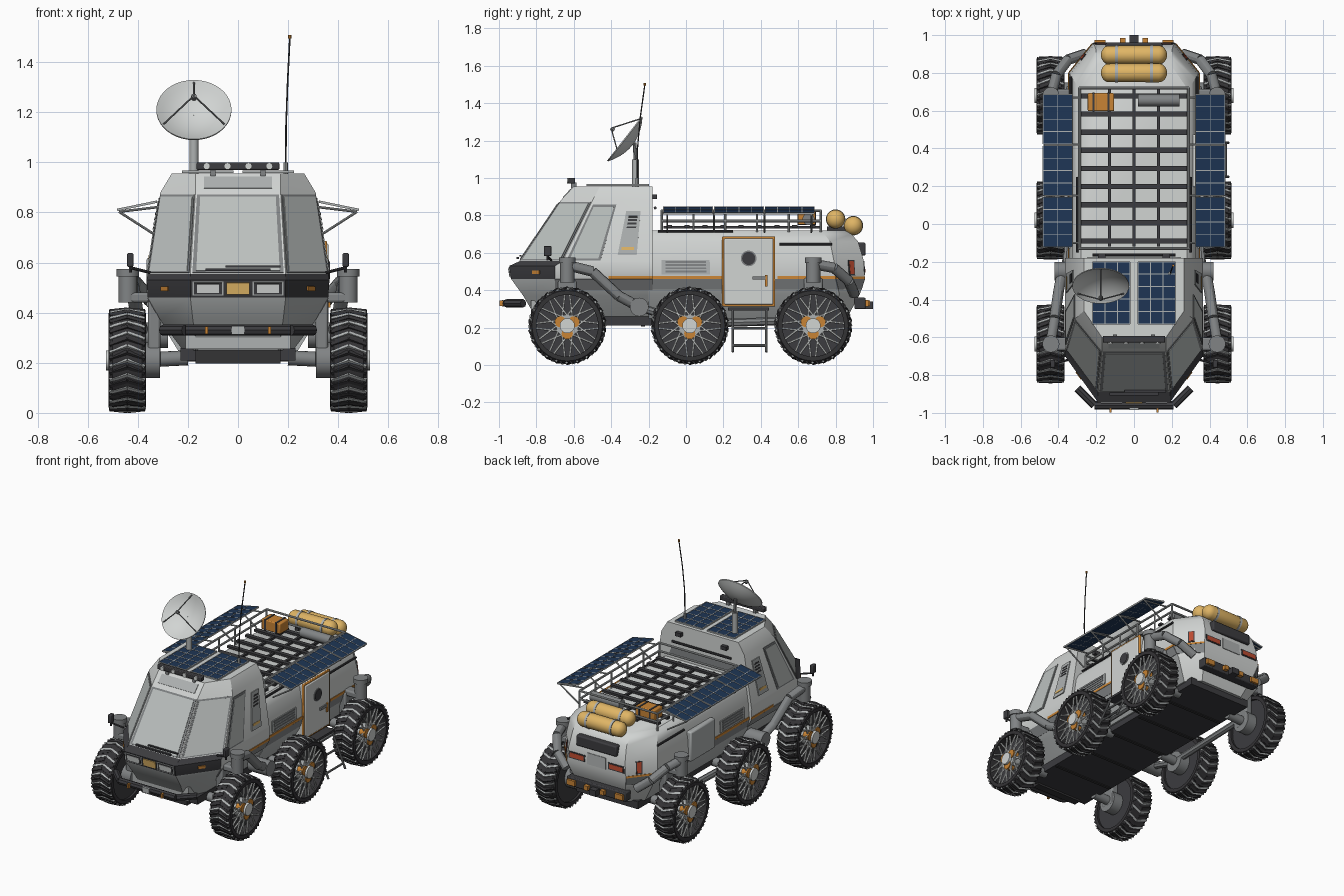
import bpy, bmesh
from math import pi, sin, cos, radians
from mathutils import Vector, Matrix

cube = bpy.data.objects.get("Cube")
if cube:
    bpy.data.objects.remove(cube)


def material(name, *rgb):
    m = bpy.data.materials.new(name)
    m.use_nodes = True
    m.diffuse_color = (*rgb, 1)
    m.node_tree.nodes["Principled BSDF"].inputs["Base Color"].default_value = (*rgb, 1)
    return m


white = material("hull white", .64, .66, .65)
grey = material("mid grey", .22, .23, .235)
metal = material("light metal", .42, .44, .44)
dark = material("dark grey", .045, .045, .05)
rubber = material("rubber black", .034, .033, .036)
orange = material("orange", .58, .23, .035)
yellow = material("tank yellow", .74, .46, .13)
navy = material("solar navy", .013, .036, .09)
glass = material("window grey", .5, .53, .52)
red = material("lamp red", .5, .07, .03)


def finish(name, bm, *mats, bevel=0):
    bmesh.ops.recalc_face_normals(bm, faces=bm.faces)
    me = bpy.data.meshes.new(name)
    bm.to_mesh(me)
    bm.free()
    for m in mats:
        me.materials.append(m)
    ob = bpy.data.objects.new(name, me)
    bpy.context.collection.objects.link(ob)
    if bevel:
        mod = ob.modifiers.new("soft edges", "BEVEL")
        mod.width, mod.segments = bevel, 2
    return ob


def flip(p):
    return (-p[0], p[1], p[2])


def boxes(name, mat, items, mirror=False, bevel=0):
    bm = bmesh.new()
    for c, s in items + ([(flip(c), s) for c, s in items] if mirror else []):
        bmesh.ops.create_cube(bm, size=1, matrix=Matrix.Translation(c) @ Matrix.Diagonal((*s, 1)))
    return finish(name, bm, mat, bevel=bevel)


def rods(name, mat, items, r, mirror=False, sides=8):
    bm = bmesh.new()
    for p, q in items + ([(flip(p), flip(q)) for p, q in items] if mirror else []):
        p, q = Vector(p), Vector(q)
        turn = (q - p).to_track_quat("Z", "Y").to_matrix().to_4x4()
        bmesh.ops.create_cone(bm, cap_ends=True, segments=sides, radius1=r, radius2=r,
                              depth=(q - p).length, matrix=Matrix.Translation((p + q) / 2) @ turn)
    return finish(name, bm, mat)


def path(points):
    return list(zip(points, points[1:]))


def lathe(name, mat, profile, place, sides=32):
    # spin (radius, height) points around local z, then place
    bm = bmesh.new()
    loops = [[bm.verts.new((r * cos(t), r * sin(t), h)) for r, h in profile]
             for t in [2 * pi * k / sides for k in range(sides)]]
    for k, a in enumerate(loops):
        b = loops[(k + 1) % sides]
        for j in range(len(profile) - 1):
            bm.faces.new((a[j], b[j], b[j + 1], a[j + 1]))
    bmesh.ops.remove_doubles(bm, verts=bm.verts, dist=1e-5)
    bm.transform(place)
    return finish(name, bm, mat)


def ring(z, *half):
    return [Vector((x, y, z)) for x, y in half] + [Vector((-x, y, z)) for x, y in reversed(half)]


def loft(name, rings, mats, rule):
    bm = bmesh.new()
    vs = [[bm.verts.new(p) for p in r] for r in rings]
    n = len(rings[0])
    for lo, hi in zip(vs, vs[1:]):
        for i in range(n):
            j = (i + 1) % n
            bm.faces.new((lo[i], lo[j], hi[j], hi[i]))
    bm.faces.new(vs[0])
    bm.faces.new(vs[-1])
    for f in bm.faces:
        f.material_index = rule(f.calc_center_median())
    return finish(name, bm, *mats)


def quad(rings, level, i):
    lo, hi, j = rings[level], rings[level + 1], (i + 1) % len(rings[0])
    return [lo[i], lo[j], hi[j], hi[i]]


def pair(q):
    return [q, [Vector(flip(p)) for p in q]]


def plates(name, mat, quads, rects, t=.006):
    # thin slabs over (u0, u1, v0, v1) parts of each quad
    bm = bmesh.new()
    for a, b, c, d in quads:
        a, b, c, d = map(Vector, (a, b, c, d))
        n = (b - a).cross(d - a).normalized()
        if n.dot((a + c) / 2 - Vector((0, .1, .5))) < 0:
            n = -n
        for u0, u1, v0, v1 in rects:
            pts = [a.lerp(b, u).lerp(d.lerp(c, u), v) for u, v in ((u0, v0), (u1, v0), (u1, v1), (u0, v1))]
            low = [bm.verts.new(p - n * .002) for p in pts]
            top = [bm.verts.new(p + n * t) for p in pts]
            bm.faces.new(low)
            bm.faces.new(top)
            for i in range(4):
                j = (i + 1) % 4
                bm.faces.new((low[i], low[j], top[j], top[i]))
    return finish(name, bm, mat)


def solar(name, quads, nu, nv):
    plates(name, navy, quads, [(0, 1, 0, 1)], .006)
    lines = [(k / nu - .013, k / nu + .013, 0, 1) for k in range(nu + 1)]
    lines += [(0, 1, k / nv - .008, k / nv + .008) for k in range(nv + 1)]
    plates(name + "_grid", metal, quads, lines, .0075)


# Cabin
levels = [(.25, .16, -.8, .22, -.66), (.37, .18, -.87, .31, -.7), (.46, .19, -.935, .36, -.7),
          (.53, .19, -.945, .365, -.7), (.555, .19, -.89, .36, -.66), (.88, .17, -.67, .31, -.5),
          (.955, .17, -.6, .265, -.46)]
cab = [ring(z, (a, yf), (b, yc), (b, -.18)) for z, a, yf, b, yc in levels]
loft("cabin", cab, [white, metal, dark],
     lambda c: 1 if c.z < .46 else 2 if c.z < .548 and c.y < -.75 else 0)
front, angled, side = quad(cab, 4, 5), quad(cab, 4, 0), quad(cab, 4, 1)
plates("windscreen_frame", grey, [front] + pair(angled), [(.02, .98, .01, .97)], .003)
plates("windscreen", glass, [front] + pair(angled), [(.06, .94, .03, .94)])
plates("side_window_frame", grey, pair(side), [(.04, .42, .01, .93)], .003)
plates("side_window", glass, pair(side), [(.07, .39, .04, .89)])
plates("cabin_hatch", metal, pair(side), [(.6, .82, .1, .82)])
plates("cabin_louvres", dark, pair(side), [(.65, .78, v, v + .03) for v in (.54, .6, .66, .72)], .008)
plates("hatch_label", yellow, pair(side), [(.63, .78, .18, .23)], .008)
plates("brow_panel", metal, [quad(cab, 5, 5)], [(.1, .9, .2, .8)], .004)
nose = quad(cab, 2, 5)
plates("headlight_bezels", metal, [nose], [(.02, .35, .12, .92), (.65, .98, .12, .92)], .004)
plates("headlight_recesses", dark, [nose], [(.04, .33, .18, .86), (.67, .96, .18, .86)], .006)
plates("headlights", white, [nose], [(.07, .3, .27, .78), (.7, .93, .27, .78)], .008)
plates("nose_lamp", yellow, [nose], [(.38, .62, .2, .85)])
plates("corner_markers", orange, pair(quad(cab, 2, 0)), [(.5, .66, .4, .65)])
plates("cabin_stripe", orange, pair(quad(cab, 2, 1)), [(.55, 1, 0, .22)], .004)
plates("cabin_sill", grey, pair(quad(cab, 1, 1)), [(0, 1, .35, 1)], .003)
boxes("wiper", dark, [((0, -.9, .572), (.26, .015, .01)), ((.06, -.885, .585), (.22, .012, .008))])
rods("cabin_rear_rail", dark, [((-.22, -.165, .84), (.22, -.165, .84))], .008)
boxes("work_lamps", dark, [((.17, -.17, .9), (.04, .03, .025))], True)
plates("cabin_rear_panel", grey, [[(-.25, -.18, .75), (.25, -.18, .75), (.23, -.18, .8), (-.23, -.18, .8)]],
       [(0, 1, 0, 1)], .004)

# Cabin roof gear
solar("roof_solar", pair([Vector(p) for p in ((.02, -.53, .96), (.22, -.53, .96),
                                              (.22, -.2, .96), (.02, -.2, .96))]), 3, 5)
boxes("light_bar", dark, [((0, -.61, .985), (.33, .035, .03))], bevel=.005)
boxes("light_bar_feet", grey, [((.1, -.6, .96), (.02, .03, .03))], True)
rods("light_bar_lamps", white, [((x, -.6, .985), (x, -.635, .985)) for x in (-.125, -.042, .042, .125)], .014, sides=16)
rods("antenna", dark, path([(.19, -.26, .96), (.192, -.26, 1.15), (.198, -.245, 1.32), (.207, -.22, 1.5)]), .0035)
rods("antenna_base", metal, [((.19, -.26, .95), (.19, -.26, 1))], .009)
rods("antenna_tip", orange, [((.207, -.22, 1.495), (.207, -.22, 1.508))], .007)
rods("dish_mast", metal, [((-.176, -.27, .95), (-.176, -.27, 1.1))], .018, sides=16)
rods("dish_neck", grey, [((-.176, -.27, 1.1), (-.176, -.275, 1.19))], .01)
tilt = Matrix.Translation((-.176, -.29, 1.18)) @ Matrix.Rotation(radians(52), 4, "X")
bowl = [(.15 * k / 6, .05 * (k / 6) ** 2) for k in range(7)]
lathe("dish", white, bowl + [(r, h - .006) for r, h in reversed(bowl)], tilt, 40)
feed = tilt @ Vector((0, 0, .14))
rods("dish_struts", grey, [(tilt @ Vector((.14 * cos(t), .14 * sin(t), .045)), feed)
                           for t in (-pi / 6, -pi * 5 / 6, pi / 2)], .0035)
rods("dish_feed", grey, [(feed, tilt @ Vector((0, 0, .12)))], .011)

# Mirrors
rods("mirror_arms", dark, [((.35, -.72, .56), (.43, -.74, .58)), ((.43, -.74, .56), (.43, -.74, .6))], .006, True)
boxes("mirrors", dark, [((.43, -.74, .61), (.025, .04, .055))], True, .005)

# Rear hull
hull = [ring(z, (w, -.2), (w, yc), (a, yr)) for z, w, yc, a, yr in
        [(.25, .24, .78, .16, .86), (.38, .32, .82, .2, .93), (.46, .345, .8, .22, .955),
         (.56, .34, .79, .21, .95), (.66, .325, .77, .2, .92), (.7, .305, .74, .2, .885), (.72, .28, .72, .19, .85)]]
loft("hull", hull, [white, metal], lambda c: 1 if c.z < .46 and c.y < .8 else 0)
flank, corner, stern = pair(quad(hull, 2, 0)), pair(quad(hull, 2, 1)), quad(hull, 2, 2)
plates("hull_sill", grey, pair(quad(hull, 1, 0)) + pair(quad(hull, 1, 1)), [(0, 1, .3, 1)], .003)
plates("hull_stripe", orange, flank, [(0, .4, 0, .16), (.69, 1, 0, .16)], .004)
plates("corner_stripe", orange, corner, [(0, 1, 0, .12)], .004)
plates("vent_frame", metal, flank, [(.07, .33, .25, 1)], .006)
plates("vent_slats", grey, flank, [(.09, .31, v, v + .1) for v in (.35, .52, .69, .85)], .009)
plates("side_lamp_frames", dark, corner, [(.47, .67, .18, 1)], .004)
plates("side_lamps", red, corner, [(.5, .64, .25, .95)])
plates("tail_lamp_frames", dark, [stern], [(.02, .3, .28, .72), (.7, .98, .28, .72)], .004)
plates("tail_lamps", red, [stern], [(.04, .28, .35, .65), (.72, .96, .35, .65)])
plates("rear_hatch", metal, [stern], [(.34, .66, .2, .95)], .004)
boxes("rear_grille", dark, [((0, .935, .62), (.3, .05, .07))], bevel=.008)
rods("roof_edge_bars", dark, [((.3, -.15, .715), (.3, .25, .715)), ((.335, .5, .645), (.335, .78, .645))], .007, True)

# Chassis and bumpers
boxes("belly_pan", dark, [((0, .04, .235), (.46, 1.6, .05))])
boxes("belly_ribs", rubber, [((0, y, .209), (.44, .02, .008)) for y in (-.5, -.23, .04, .31, .58)])
boxes("skid_plate", rubber, [((0, -.76, .225), (.34, .05, .055))])
boxes("front_crossmember", metal, [((0, -.78, .3), (.42, .1, .09))])
rods("front_bumper", dark, path([(-.3, -.87, .33), (-.21, -.96, .33), (.21, -.96, .33), (.3, -.87, .33)]), .022)
boxes("bumper_plate", metal, [((0, -.98, .33), (.05, .01, .035))])
boxes("bumper_markers", orange, [((.125, -.985, .33), (.012, .025, .03))], True)
boxes("rear_bumper", dark, [((0, .93, .33), (.44, .06, .06))], bevel=.006)
boxes("rear_bumper_lamps", orange, [((.18, .965, .33), (.06, .02, .035)), ((.06, .97, .33), (.03, .03, .03))], True)
boxes("tow_hitch", dark, [((0, .965, .32), (.05, .07, .04))])

# Side door, ladder and opposite locker
boxes("door_frame", white, [((.32, .335, .5), (.06, .28, .37))], bevel=.008)
boxes("door_seal", orange, [((.348, .335, .5), (.014, .284, .374))], bevel=.004)
boxes("door", white, [((.35, .335, .5), (.022, .262, .352))], bevel=.006)
rods("door_window_rim", grey, [((.35, .335, .57), (.364, .335, .57))], .042, sides=24)
rods("door_window", dark, [((.35, .335, .57), (.367, .335, .57))], .035, sides=24)
boxes("door_handle", grey, [((.364, .39, .465), (.012, .07, .018))])
boxes("door_latch", orange, [((.364, .43, .45), (.012, .014, .06))])
boxes("door_step", dark, [((.36, .335, .3), (.1, .22, .015))])
rods("ladder", grey, [((.4, y, .3), (.5, y, .07)) for y in (.25, .43)]
     + [((.4 + .1 * k, .25, .3 - .23 * k), (.4 + .1 * k, .43, .3 - .23 * k)) for k in (.45, .85)], .007)
boxes("locker", metal, [((-.345, .335, .52), (.04, .26, .2))], bevel=.01)

# Roof rack
boxes("rack_slats", dark, [((0, -.09 + .096 * k, .742), (.56, .028, .014)) for k in range(9)]
      + [((x, .3, .737), (.016, .84, .014)) for x in (-.13, 0, .13)])
loop = [(-.29, -.13), (.29, -.13), (.29, .72), (-.29, .72), (-.29, -.13)]
rods("rack_rails", metal, [s for z in (.77, .825) for s in path([(x, y, z) for x, y in loop])], .007)
rods("rack_posts", metal, [((.29, -.13 + .17 * k, .71), (.29, -.13 + .17 * k, .825)) for k in range(6)], .006, True)
for k in range(3):
    y = -.12 + .272 * k
    solar(f"wing_solar_{k + 1}", pair([Vector(p) for p in ((.325, y, .84), (.48, y, .808),
                                                          (.48, y + .262, .808), (.325, y + .262, .84))]), 2, 4)
rods("wing_struts", metal, [((.33, y, .71), (.475, y, .803)) for y in (-.1, .15, .42, .67)]
     + [((.29, y, .825), (.475, y, .803)) for y in (-.1, .15, .42, .67)], .005, True)
boxes("cargo_case", orange, [((-.175, .645, .785), (.14, .095, .07))], bevel=.006)
boxes("cargo_straps", dark, [((x, .645, .785), (.012, .1, .075)) for x in (-.215, -.135)])
rods("gas_bottle", grey, [((.02, .655, .78), (.24, .655, .78))], .032, sides=20)

# Fuel tanks
capsule = [(.05 * cos(t), (.13 if t > 0 else -.13) + .045 * sin(t))
           for t in [radians(-90 + 15 * k + (1e-6 if k == 6 else 0)) for k in range(13)]]
for n, y, z in (("front", .8, .78), ("rear", .895, .745)):
    lathe(n + "_tank", yellow, capsule, Matrix.Translation((0, y, z)) @ Matrix.Rotation(pi / 2, 4, "Y"), 28)
    rods(n + "_tank_straps", metal, [((.085, y, z), (.1, y, z))], .052, True, 28)
boxes("tank_cradle", dark, [((.09, .82, .715), (.025, .13, .05))], True)

# Suspension
for n, y in (("front", -.635), ("rear", .68)):
    boxes(n + "_knuckles", grey, [((.335, y, .32), (.05, .1, .29)), ((.39, y, .46), (.13, .07, .04))], True, .01)
    rods(n + "_steering_posts", grey, [((.44, y, .44), (.44, y, .55))], .038, True, 20)
    rods(n + "_steering_caps", grey, [((.44, y, .545), (.44, y, .575))], .045, True, 20)
rods("front_arms", grey, path([(.44, -.62, .53), (.42, -.5, .5), (.4, -.36, .37), (.38, -.25, .31)]), .028, True, 12)
rods("rear_arms", grey, path([(.44, .68, .54), (.41, .79, .52), (.35, .87, .45), (.26, .9, .38)]), .028, True, 12)
rods("rocker_pivots", grey, [((.28, -.25, .31), (.42, -.25, .31))], .05, True, 20)
rods("rocker_links", grey, [((.36, -.25, .31), (.35, .02, .22)), ((.33, .02, .22), (.33, .68, .24))], .022, True)
rods("axles", grey, [((.2, y, .22), (.4, y, .21)) for y in (-.635, .02, .68)], .03, True, 16)

# Wheel, built around x with the outside at +x
spin_x = Matrix.Rotation(pi / 2, 4, "Y")


def polar(x, r, t):
    return Vector((x, r * cos(t), r * sin(t)))


tyre = [(.165, -.075), (.188, -.075), (.201, -.058), (.201, .058), (.188, .075), (.165, .075), (.165, -.075)]
wheel = [lathe("tyre", rubber, tyre, spin_x, 44)]
step = 2 * pi / 22
wheel.append(rods("tread_chevrons", metal, [(polar(0, .201, k * step), polar(s * .07, .196, k * step + .13))
                                            for k in range(22) for s in (-1, 1)], .008, sides=4))
wheel.append(rods("tread_lugs", rubber, [(polar(0, .2, (k + .45) * step), polar(s * .07, .194, (k + .45) * step + .13))
                                         for k in range(22) for s in (-1, 1)], .011, sides=4))
wheel.append(rods("wheel_disc", dark, [((-.06, 0, 0), (.01, 0, 0))], .167, sides=36))
wheel.append(rods("wheel_motor", grey, [((-.13, 0, 0), (-.05, 0, 0))], .07, sides=24))
wheel.append(rods("wheel_spokes", white, [(polar(.06, .055, k * pi / 6), polar(.06, .17, k * pi / 6 + s * .45))
                                          for k in range(12) for s in (-1, 1)], .006, sides=6))
wheel.append(rods("hub_drum", metal, [((.01, 0, 0), (.066, 0, 0))], .06, sides=24))
wheel.append(rods("hub_lobes", orange, [(polar(.03, .042, t), polar(.072, .042, t))
                                        for t in (pi / 6, pi * 5 / 6, pi * 3 / 2)], .03, sides=16))
wheel.append(rods("hub_cap", white, [((.05, 0, 0), (.085, 0, 0))], .04, sides=20))
for part in wheel:
    for s in (1, -1):
        for y in (-.635, .02, .68):
            ob = part if (s, y) == (1, -.635) else part.copy()
            if ob is not part:
                bpy.context.collection.objects.link(ob)
            ob.location = (s * .442, y, .21)
            ob.scale.x = s

# Smooth curved parts, keep edges sharp
for ob in bpy.context.scene.objects:
    ob.select_set(ob.type == "MESH")
    if ob.type == "MESH":
        bpy.context.view_layer.objects.active = ob
bpy.ops.object.shade_smooth_by_angle(angle=radians(30))
